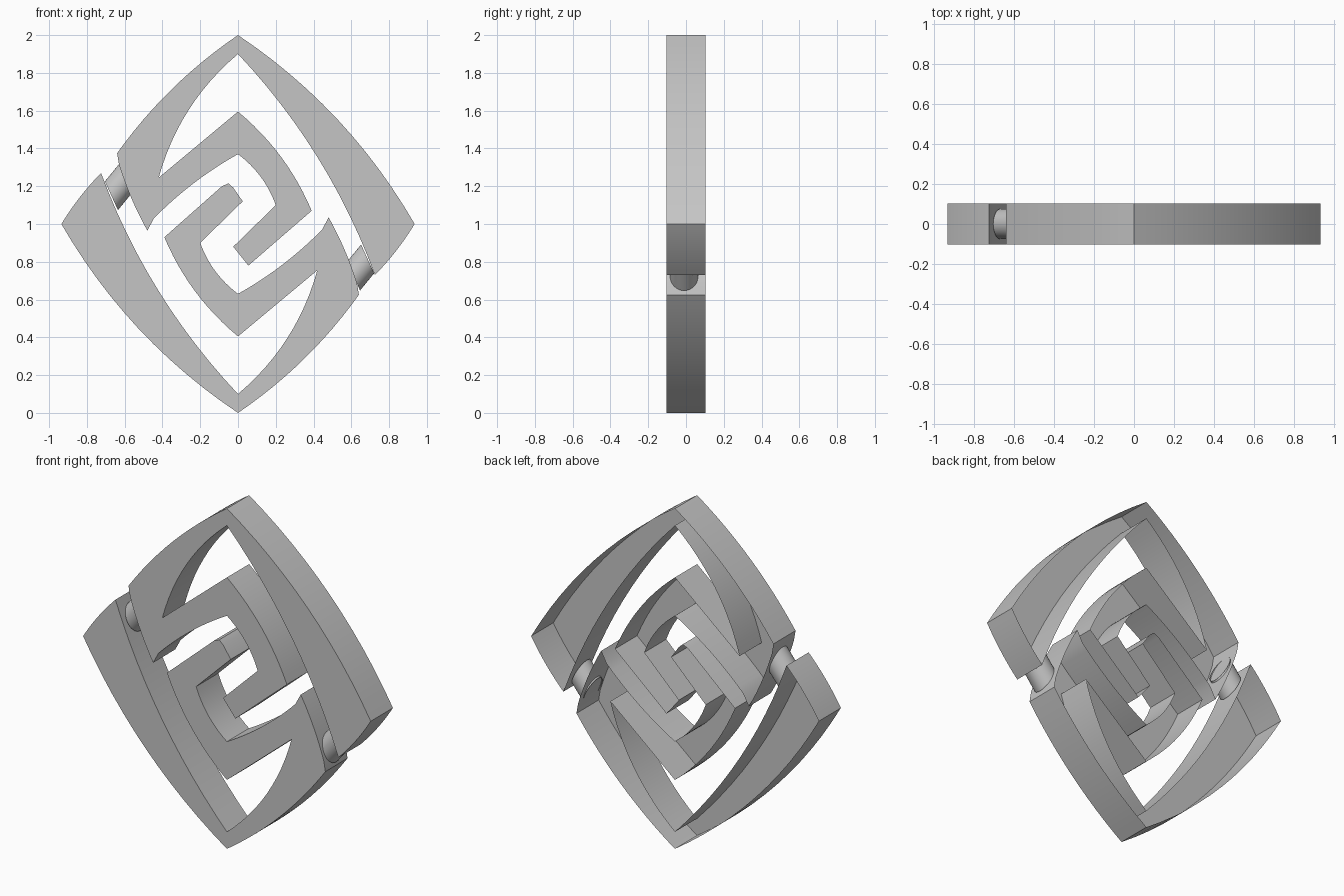
import bpy, bmesh, math
from mathutils import Matrix, Vector

cube = bpy.data.objects.get("Cube")
if cube:
    bpy.data.objects.remove(cube, do_unlink=True)

grey = bpy.data.materials.new("plain grey")
grey.use_nodes = True
GREY = (0.56, 0.56, 0.56, 1)
grey.diffuse_color = GREY
grey.node_tree.nodes["Principled BSDF"].inputs["Base Color"].default_value = GREY

HALF_DEPTH = 0.103
# half turn about the centre of the emblem
TURN = (Matrix.Translation((0, 0, 1)) @ Matrix.Rotation(math.pi, 4, 'Y')
        @ Matrix.Translation((0, 0, -1)))

# clockwise outline of one hook: x, z, bulge of the edge that follows
ARMS = [
    (0, 2, .08), (.935, 1, .01), (.725, .73, -.07),        # long outer arm
    (0, 1.9, -.06), (-.42, 1.245, 0),                      # pointed opening
    (0, 1.595, .04), (.39, 1.07, 0),                       # spiral, outside
]
SHARP_TIP = [(.055, .78, 0)]
BLUNT_TIP = [(.085, .8, 0), (.05, .785, 0), (.025, .808, 0)]
INSIDE = [
    (-.025, .88, 0), (.2, 1.1, -.025), (0, 1.37, -.02),    # spiral, inside
    (-.445, 1.03, 0), (-.48, .965, .01),                   # blunt end
    (-.63, 1.315, 0), (-.64, 1.375, .04),
]


def outline(corners, steps=12):
    """Replace each bulged edge by a shallow curve."""
    points = []
    for i, (x, z, bulge) in enumerate(corners):
        nx, nz, _ = corners[(i + 1) % len(corners)]
        a, b = Vector((x, 0, z)), Vector((nx, 0, nz))
        d = (b - a).normalized()
        side = Vector((-d.z, 0, d.x))
        count = steps if bulge else 1
        for k in range(count):
            t = k / count
            points.append(a.lerp(b, t) + side * (4 * bulge * t * (1 - t)))
    return points


def finish(bm, name, matrix):
    bmesh.ops.transform(bm, matrix=matrix, verts=bm.verts)
    mesh = bpy.data.meshes.new(name)
    bm.to_mesh(mesh)
    bm.free()
    mesh.materials.append(grey)
    obj = bpy.data.objects.new(name, mesh)
    bpy.context.collection.objects.link(obj)
    bpy.ops.object.select_all(action='DESELECT')
    obj.select_set(True)
    bpy.context.view_layer.objects.active = obj
    bpy.ops.object.shade_smooth_by_angle(angle=math.radians(25))


def hook(name, tip, matrix):
    """Front plate with a wall round its rim, open at the back."""
    bm = bmesh.new()
    front = Vector((0, -HALF_DEPTH, 0))
    rim = [bm.verts.new(p + front) for p in outline(ARMS + tip + INSIDE)]
    bm.faces.new(rim)
    made = bmesh.ops.extrude_edge_only(bm, edges=bm.edges[:])
    back = [g for g in made["geom"] if isinstance(g, bmesh.types.BMVert)]
    bmesh.ops.translate(bm, verts=back, vec=(0, 2 * HALF_DEPTH, 0))
    bmesh.ops.recalc_face_normals(bm, faces=bm.faces)
    finish(bm, name, matrix)


def peg(name, centre, matrix):
    """Open tube whose two ends are trimmed to the walls beside the gap."""
    bm = bmesh.new()
    axis = Vector((.63, 0, .77)).normalized()
    tilt = axis.to_track_quat('Z', 'Y').to_matrix().to_4x4()
    bmesh.ops.create_cone(bm, cap_ends=False, segments=32,
                          radius1=.075, radius2=.075, depth=.2,
                          matrix=Matrix.Translation(centre) @ tilt)
    near = (Vector((-.725, 0, 1.27)), Vector((-.65, 0, 1.105)))
    far = (Vector((-.63, 0, 1.315)), Vector((-.48, 0, .965)))
    for v in bm.verts:
        a, b = far if (v.co - Vector(centre)).dot(axis) > 0 else near
        normal = (b - a).cross(Vector((0, 1, 0)))
        v.co += axis * ((a - v.co).dot(normal) / axis.dot(normal))
    finish(bm, name, matrix)


# two interlocking hooks, joined across the gaps by slanted pegs
hook("upper_hook", SHARP_TIP, Matrix.Identity(4))
hook("lower_hook", BLUNT_TIP, TURN)
peg("right_peg", (-.637, 0, 1.19), Matrix.Identity(4))
peg("left_peg", (-.664, -.01, 1.212), TURN)
